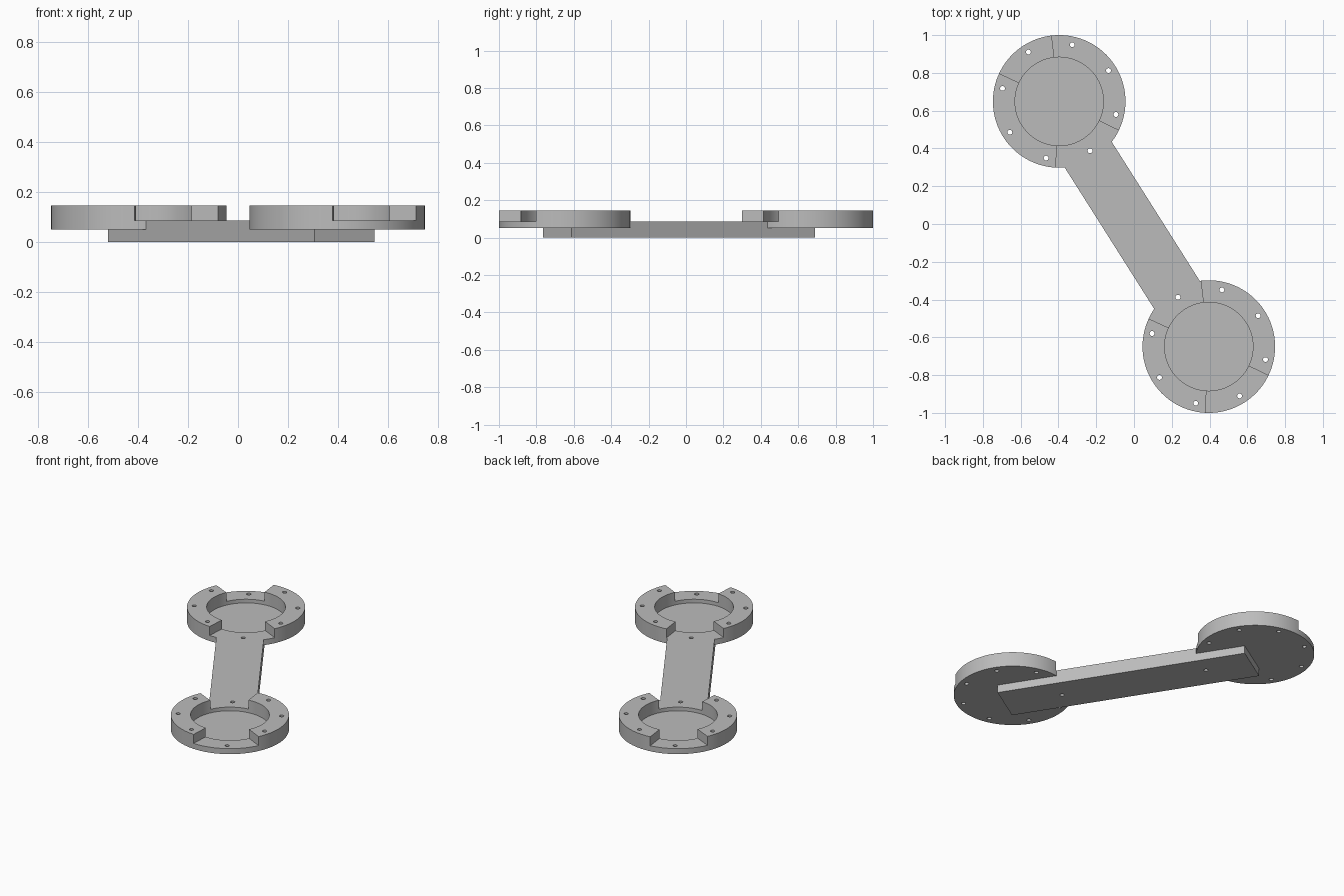
import bpy, bmesh, math
from mathutils import Matrix, Vector

cube = bpy.data.objects.get("Cube")
if cube:
    bpy.data.objects.remove(cube, do_unlink=True)

# Main dimensions
CENTRES = [Vector((-0.396, 0.649, 0)), Vector((0.396, -0.649, 0))]
OUTER, INNER, BOLT_CIRCLE, HOLE = 0.351, 0.234, 0.308, 0.013
BASE, FLOOR, LOW, TOP = 0.051, 0.063, 0.087, 0.146
GAPS = [(97, 155), (267, 334)]

grey = bpy.data.materials.new("plain grey")
grey.use_nodes = True
colour = (0.5, 0.5, 0.5, 1)
grey.diffuse_color = colour
grey.node_tree.nodes["Principled BSDF"].inputs["Base Color"].default_value = colour


def add_prism(bm, outline, z0, z1):
    """Extrude a counter-clockwise outline from z0 to z1."""
    face = bm.faces.new([bm.verts.new((p[0], p[1], z0)) for p in outline])
    top = bmesh.ops.extrude_face_region(bm, geom=[face])["geom"]
    moved = [g for g in top if isinstance(g, bmesh.types.BMVert)]
    bmesh.ops.translate(bm, verts=moved, vec=(0, 0, z1 - z0))


def arc(centre, radius, start=0, end=360, steps=96):
    angles = [math.radians(start + (end - start) * i / steps) for i in range(steps)]
    return [centre + radius * Vector((math.cos(a), math.sin(a), 0)) for a in angles]


def make_object(name, prisms):
    bm = bmesh.new()
    for outline, z0, z1 in prisms:
        add_prism(bm, outline, z0, z1)
    bmesh.ops.recalc_face_normals(bm, faces=bm.faces)
    mesh = bpy.data.meshes.new(name)
    bm.to_mesh(mesh)
    bm.free()
    mesh.materials.append(grey)
    obj = bpy.data.objects.new(name, mesh)
    bpy.context.collection.objects.link(obj)
    return obj


def combine(target, tool, operation):
    """Apply a boolean and discard the tool object."""
    mod = target.modifiers.new("combine", "BOOLEAN")
    mod.operation, mod.object, mod.solver = operation, tool, "EXACT"
    bpy.context.view_layer.objects.active = target
    bpy.ops.object.modifier_apply(modifier=mod.name)
    bpy.data.objects.remove(tool, do_unlink=True)


# Round cups at both ends
body = make_object("link_arm", [(arc(c, OUTER), BASE, TOP) for c in CENTRES])

# Lowered sectors in each rim
gaps = make_object("rim_gap_cutter", [
    ([c] + [c + 0.5 * Vector((math.cos(math.radians(a)), math.sin(math.radians(a)), 0))
            for a in (start, (start + end) / 2, end)], LOW, 0.3)
    for c in CENTRES for start, end in GAPS])
combine(body, gaps, "DIFFERENCE")

# Straight beam joining the cups
along, across = Vector((0.535, -0.845, 0)), Vector((0.845, 0.535, 0))
corners = [(-0.733, -0.15), (0.809, -0.15), (0.809, 0.133), (-0.733, 0.133)]
beam = make_object("beam", [([along * t + across * s for t, s in corners], 0, LOW)])
combine(body, beam, "UNION")

# Round pockets, then bolt holes through everything
pockets = make_object("pocket_cutter", [(arc(c, INNER), FLOOR, 0.3) for c in CENTRES])
combine(body, pockets, "DIFFERENCE")
holes = make_object("hole_cutter", [
    (arc(p, HOLE, steps=16), -0.1, 0.3)
    for c in CENTRES for p in arc(c, BOLT_CIRCLE, 32, 392, 8)])
combine(body, holes, "DIFFERENCE")

# Smooth round walls with crisp edges
bpy.ops.object.select_all(action="DESELECT")
body.select_set(True)
bpy.context.view_layer.objects.active = body
bpy.ops.object.shade_smooth_by_angle(angle=math.radians(30))
